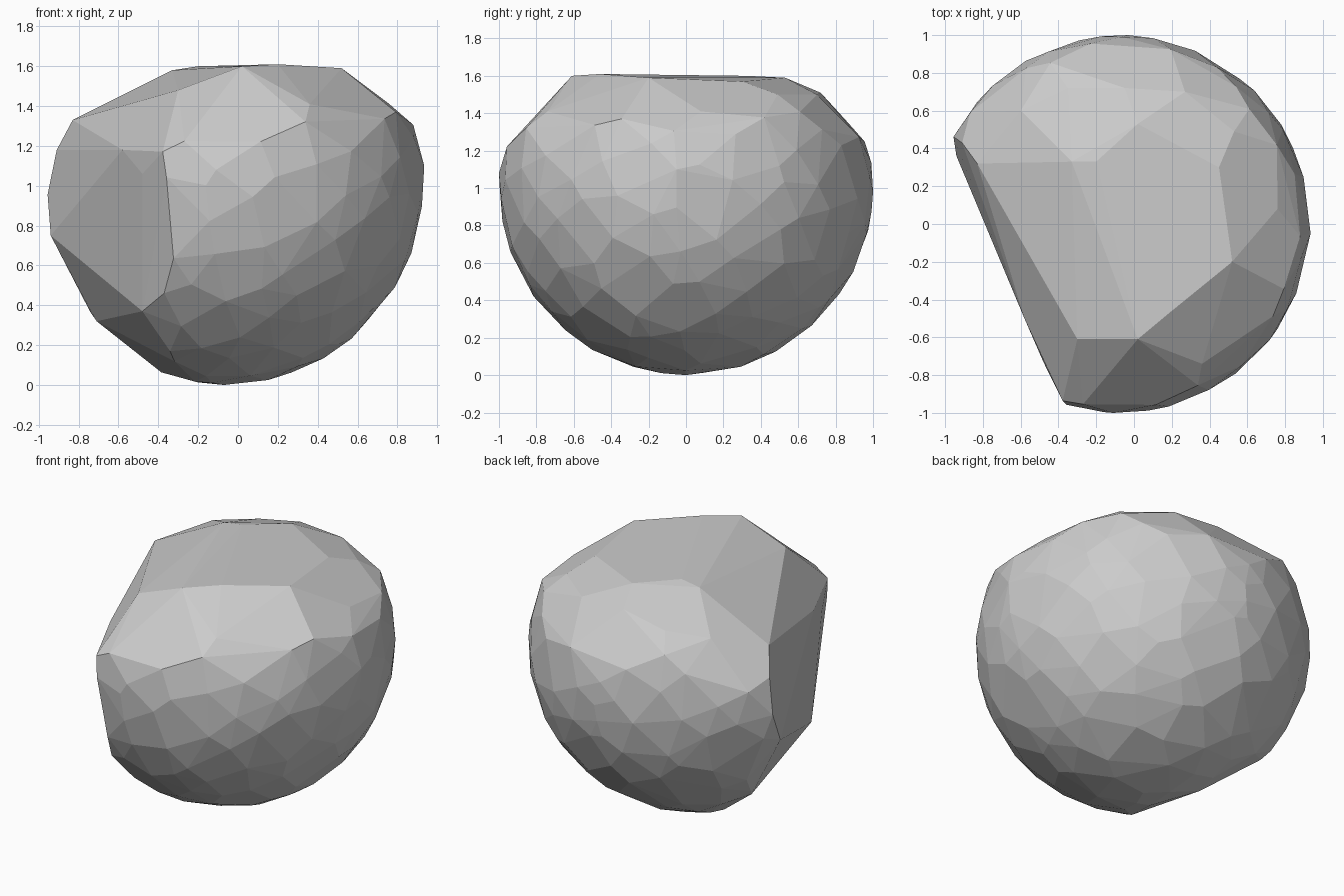
import bpy, bmesh, math, random
from mathutils import Vector

random.seed(7)
CENTRE = Vector((-0.07, 0, 1.0))
COUNT = 270

# Corner points of the broad chipped areas and the extremes of the stone
corners = [
    # flat top
    (0.02, -0.61, 1.60), (0.20, -0.46, 1.61), (0.52, -0.20, 1.59), (0.45, 0.30, 1.57),
    (-0.33, 0.33, 1.58), (-0.20, 0.33, 1.60), (0.02, 0.53, 1.59),
    # shoulders around the top
    (0.36, -0.74, 1.41), (0.47, -0.46, 1.48), (0.76, 0.08, 1.41), (0.53, 0.49, 1.50),
    (0.27, 0.70, 1.50), (-0.05, 0.72, 1.51), (-0.35, 0.72, 1.45), (-0.60, 0.60, 1.42),
    (-0.83, 0.32, 1.33), (-0.30, -0.61, 1.48), (-0.28, -0.79, 1.30),
    # big left cut
    (-0.94, 0.36, 0.75), (-0.91, 0.43, 1.18), (-0.58, -0.50, 1.18), (-0.48, -0.73, 1.06),
    (-0.33, -0.89, 0.94), (-0.54, -0.55, 0.78), (-0.39, -0.82, 0.73),
    (-0.71, 0.33, 0.32), (-0.48, -0.62, 0.37),
    # extremes
    (-0.11, -1.0, 1.08), (-0.03, 1.0, 0.98), (0.935, -0.05, 1.10), (-0.07, 0, 0),
]

# Cutting planes: outward normal and a point on the plane
planes = [
    ((0, 0, 1), (0, 0, 1.58)),                        # top
    ((-0.92, -0.40, 0), (-0.94, 0.36, 0.75)),         # left
    ((-0.41, -0.11, -0.21), (-0.94, 0.36, 0.75)),     # lower left
    ((-0.11, -0.016, 0.30), (-0.83, 0.32, 1.33)),     # upper left
    ((0, -0.69, 0.73), (0, -0.61, 1.60)),             # front shoulder
    ((0.64, 0, 0.77), (0.52, 0, 1.59)),               # right shoulder
    ((0.079, -0.092, 0.204), (0.36, -0.74, 1.41)),    # front right shoulder
    ((0, 0.6, 0.8), (0, 0.60, 1.56)),                 # back shoulder
    ((-0.5, 0.5, 0.7), (-0.60, 0.60, 1.42)),          # back left shoulder
]
planes = [(Vector(n).normalized(), Vector(p)) for n, p in planes]


def inside(p):
    return all((p - q).dot(n) < 0.012 for n, q in planes)


# Jittered, evenly spread points on a ball, minus those chipped away
points = [Vector(c) for c in corners]
for i in range(COUNT):
    z = 1 - 2 * (i + 0.5) / COUNT
    a = i * math.pi * (3 - math.sqrt(5))
    r = math.sqrt(1 - z * z)
    d = Vector((r * math.cos(a), r * math.sin(a), z))
    d += Vector([random.uniform(-0.07, 0.07) for _ in range(3)])
    p = CENTRE + d.normalized()
    if inside(p):
        points.append(p)

# Boulder: convex skin around the points
bm = bmesh.new()
for p in points:
    bm.verts.new(p)
bmesh.ops.convex_hull(bm, input=bm.verts[:])
bmesh.ops.delete(bm, geom=[v for v in bm.verts if not v.link_faces], context='VERTS')
bmesh.ops.dissolve_limit(bm, angle_limit=math.radians(3),
                         verts=bm.verts[:], edges=bm.edges[:])
bmesh.ops.recalc_face_normals(bm, faces=bm.faces[:])
mesh = bpy.data.meshes.new("boulder")
bm.to_mesh(mesh)
bm.free()
bpy.context.collection.objects.link(bpy.data.objects.new("boulder", mesh))
